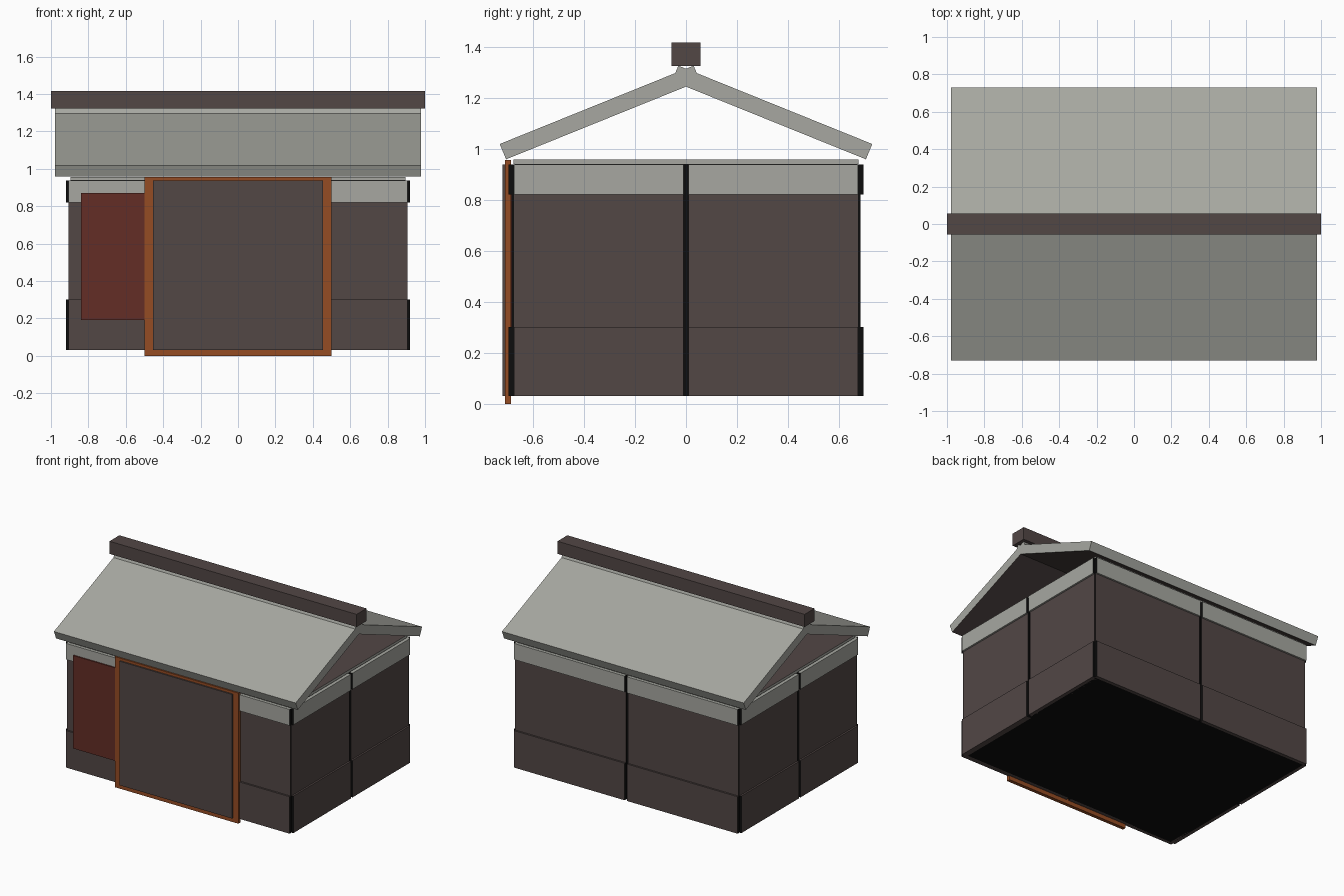
import bpy, bmesh
from mathutils import Vector

if "Cube" in bpy.data.objects:
    bpy.data.objects.remove(bpy.data.objects["Cube"])


def material(name, r, g, b):
    m = bpy.data.materials.new(name)
    m.diffuse_color = (r, g, b, 1)
    m.use_nodes = True
    m.node_tree.nodes["Principled BSDF"].inputs["Base Color"].default_value = m.diffuse_color
    return m


BROWN = material("dark brown cladding", 0.084, 0.063, 0.060)
GREY = material("pale grey", 0.385, 0.39, 0.355)
BLACK = material("near black", 0.004, 0.004, 0.004)
ORANGE = material("orange timber", 0.30, 0.072, 0.017)
RED = material("rust red", 0.125, 0.027, 0.019)


def prism(name, profile, x0, x1, mat, second=None, rule=None):
    """Extrude a (y, z) profile along x; faces whose normal meets the rule get the second colour."""
    bm = bmesh.new()
    face = bm.faces.new([bm.verts.new((x0, y, z)) for y, z in profile])
    new = bmesh.ops.extrude_face_region(bm, geom=[face])["geom"]
    verts = [v for v in new if isinstance(v, bmesh.types.BMVert)]
    bmesh.ops.translate(bm, verts=verts, vec=Vector((x1 - x0, 0, 0)))
    bmesh.ops.recalc_face_normals(bm, faces=bm.faces)
    bm.normal_update()
    if rule:
        for f in bm.faces:
            f.material_index = int(rule(f.normal))
    me = bpy.data.meshes.new(name)
    bm.to_mesh(me)
    bm.free()
    me.materials.append(mat)
    if second:
        me.materials.append(second)
    ob = bpy.data.objects.new(name, me)
    bpy.context.collection.objects.link(ob)
    return ob


def box(name, x, y, z, mat, second=None, rule=None):
    (x0, x1), (y0, y1), (z0, z1) = sorted(x), sorted(y), sorted(z)
    return prism(name, [(y0, z0), (y1, z0), (y1, z1), (y0, z1)], x0, x1, mat, second, rule)


# Dark core that shows through the panel seams and as the floor
box("inner_core", (-0.895, 0.895), (-0.672, 0.672), (0.03, 0.94), BLACK)
# Ceiling board
box("ceiling", (-0.895, 0.895), (-0.677, 0.677), (0.94, 0.957), GREY, BROWN, lambda n: n.z > 0.5)

# Wall panels: raised plinth, main panel and raised grey band, two bays per wall
GAP = 0.009
rows = [("plinth", 0.03, 0.30, 0.025, BROWN),
        ("wall_panel", 0.30, 0.82, 0.012, BROWN),
        ("top_band", 0.82, 0.938, 0.025, GREY)]
for part, z0, z1, out, mat in rows:
    for s in (-1, 1):
        for h in (-1, 1):
            wall = "back" if s > 0 else "front"
            bay = "right" if h > 0 else "left"
            box(f"{wall}_{part}_{bay}", (h * GAP, h * 0.905), (s * 0.66, s * (0.671 + out)),
                (z0, z1), mat, BLACK, lambda n: abs(n.x) > 0.5)
            wall = "right" if s > 0 else "left"
            bay = "back" if h > 0 else "front"
            box(f"{wall}_{part}_{bay}", (s * 0.88, s * (0.895 + out)), (h * GAP, h * 0.675),
                (z0, z1), mat, BLACK, lambda n: abs(n.y) > 0.5)

# Sliding door with its frame, and the red panel beside it
box("door_frame", (-0.5, 0.5), (-0.71, -0.685), (0, 0.955), ORANGE)
box("door", (-0.455, 0.455), (-0.72, -0.70), (0.03, 0.937), BROWN)
box("red_panel", (-0.84, -0.49), (-0.705, -0.68), (0.19, 0.87), RED)

# Roof slabs crossing under the ridge beam, brown underneath
slab = [(-0.705, 0.958), (-0.73, 1.018), (0.03, 1.325), (0.055, 1.265)]
for name, s in (("front_roof", 1), ("back_roof", -1)):
    prism(name, [(s * y, z) for y, z in slab], -0.978, 0.978, GREY, BROWN, lambda n: n.z < -0.7)
box("ridge_beam", (-1, 1), (-0.057, 0.057), (1.323, 1.415), BROWN)
